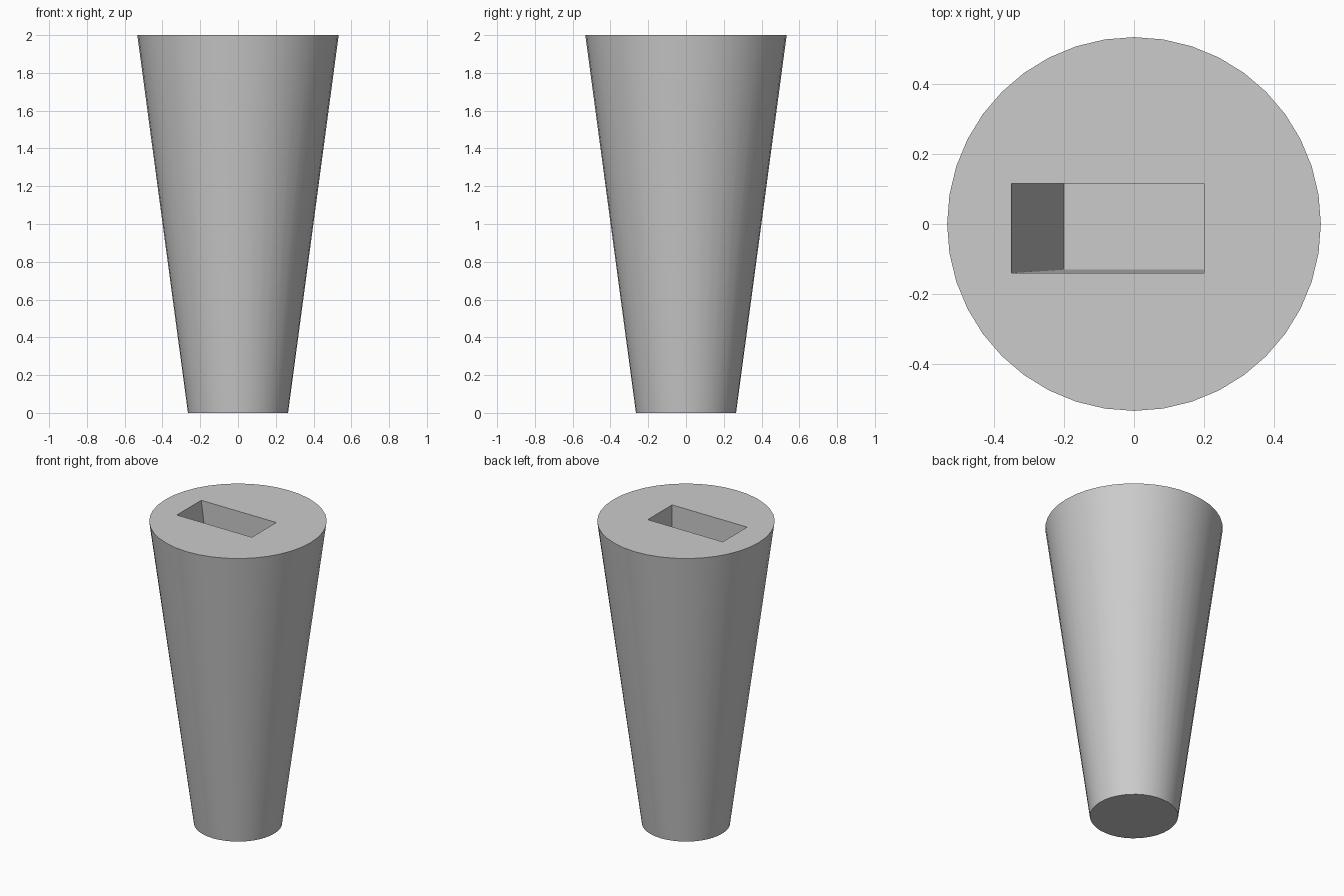
import bpy, bmesh, math
from mathutils import Vector

cube = bpy.data.objects.get("Cube")
if cube:
    bpy.data.objects.remove(cube, do_unlink=True)

HEIGHT = 2.0
FLOOR_Z = 0.93

grey = bpy.data.materials.new("plain_grey")
grey.use_nodes = True
grey.diffuse_color = (0.6, 0.6, 0.6, 1)
grey.node_tree.nodes["Principled BSDF"].inputs["Base Color"].default_value = (0.6, 0.6, 0.6, 1)


def make_object(name, bm):
    bmesh.ops.recalc_face_normals(bm, faces=bm.faces)
    mesh = bpy.data.meshes.new(name)
    bm.to_mesh(mesh)
    bm.free()
    mesh.materials.append(grey)
    obj = bpy.data.objects.new(name, mesh)
    bpy.context.collection.objects.link(obj)
    return obj


# Tapered round body, wide end up
bm = bmesh.new()
bmesh.ops.create_cone(bm, cap_ends=True, segments=40, radius1=0.265, radius2=0.533, depth=HEIGHT)
bmesh.ops.translate(bm, verts=bm.verts, vec=(0, 0, HEIGHT / 2))
body = make_object("tapered_body", bm)

# Socket cutter: sloped on its -x and -y walls, carried on above the top face
bm = bmesh.new()
bmesh.ops.create_cube(bm, size=2)
for v in bm.verts:
    floor = Vector((-0.2 if v.co.x < 0 else 0.2, -0.13 if v.co.y < 0 else 0.115, FLOOR_Z))
    rim = Vector((-0.35 if v.co.x < 0 else 0.2, -0.14 if v.co.y < 0 else 0.115, HEIGHT))
    v.co = floor.lerp(rim, 1.1) if v.co.z > 0 else floor
cutter = make_object("socket_cutter", bm)
cutter.hide_render = True

# Cut the socket, then drop the cutter
bpy.context.view_layer.objects.active = body
body.select_set(True)
cut = body.modifiers.new("socket", "BOOLEAN")
cut.operation = "DIFFERENCE"
cut.solver = "EXACT"
cut.object = cutter
bpy.ops.object.modifier_apply(modifier=cut.name)
bpy.data.objects.remove(cutter, do_unlink=True)

bpy.ops.object.select_all(action="DESELECT")
body.select_set(True)
bpy.context.view_layer.objects.active = body
bpy.ops.object.shade_smooth_by_angle(angle=math.radians(30))
